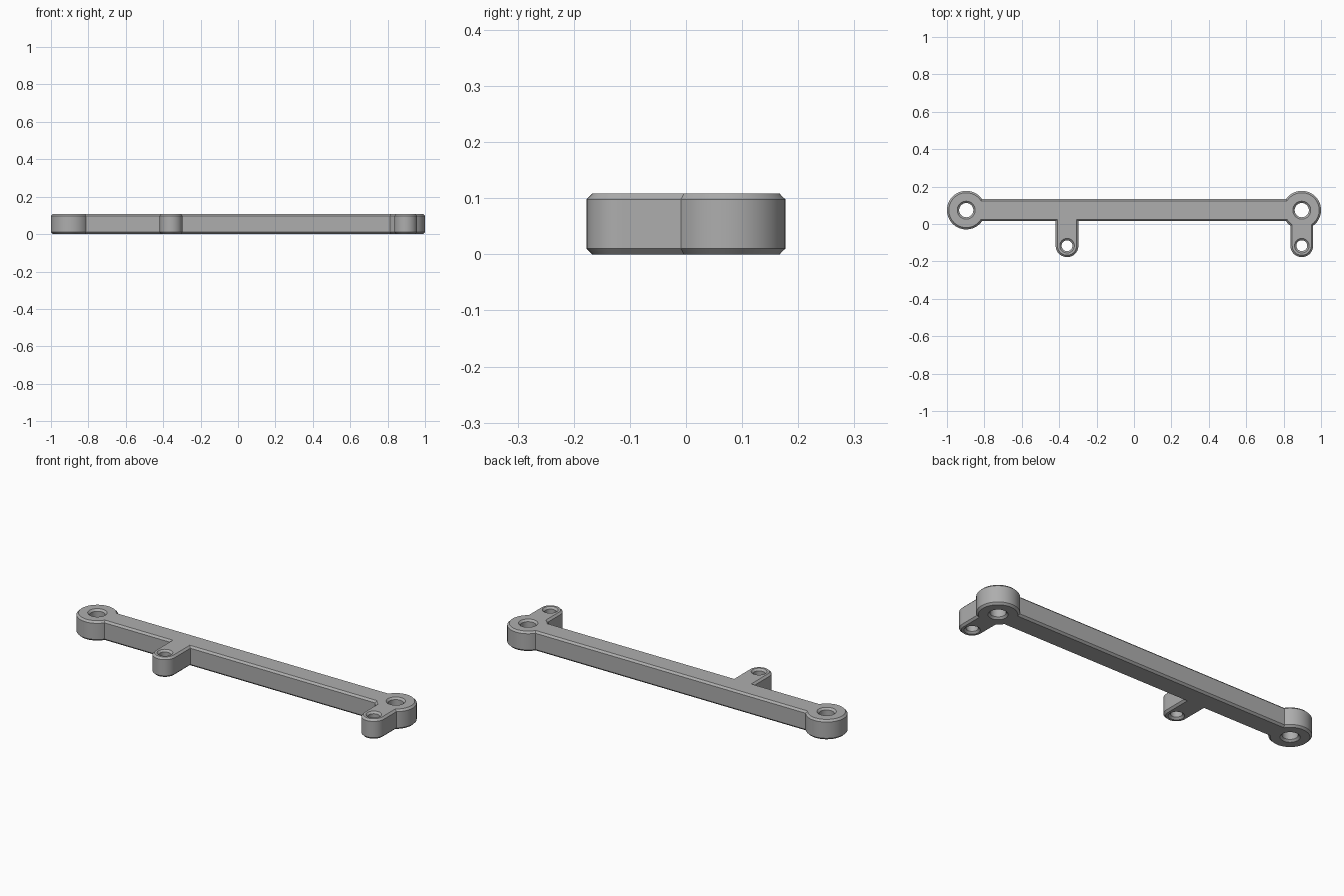
import bpy
import bmesh
from math import asin, cos, sin, pi, radians

if "Cube" in bpy.data.objects:
    bpy.data.objects.remove(bpy.data.objects["Cube"], do_unlink=True)

# Overall dimensions
HEIGHT, CHAMFER = 0.108, 0.01
BOSS_X, BOSS_Y, BOSS_R, BOSS_HOLE = 0.897, 0.074, 0.103, 0.038
LUG_Y, LUG_R, LUG_HOLE = -0.116, 0.061, 0.029
MID_LUG_X = -0.358
BAR_HALF = 0.059


def arc(cx, cy, r, start, end, steps):
    angles = [start + (end - start) * i / steps for i in range(steps + 1)]
    return [(cx + r * cos(a), cy + r * sin(a)) for a in angles]


def outline(inset):
    """Closed outer edge, counter-clockwise, shrunk by the inset."""
    big, small, half = BOSS_R - inset, LUG_R - inset, BAR_HALF - inset
    bar_angle, lug_angle = asin(half / big), asin(small / big)
    low = BOSS_Y - half
    pts = arc(-BOSS_X, BOSS_Y, big, bar_angle, 2 * pi - bar_angle, 56)
    pts.append((MID_LUG_X - small, low))
    pts += arc(MID_LUG_X, LUG_Y, small, pi, 2 * pi, 28)
    pts.append((MID_LUG_X + small, low))
    pts += arc(BOSS_X, BOSS_Y, big, pi + bar_angle, 1.5 * pi - lug_angle, 12)
    pts += arc(BOSS_X, LUG_Y, small, pi, 2 * pi, 28)
    pts += arc(BOSS_X, BOSS_Y, big, 1.5 * pi + lug_angle, 3 * pi - bar_angle, 40)
    return pts


def hole(x, y, r):
    """Profile function for a hole that opens out at its chamfers."""
    return lambda inset: arc(x, y, r + inset, 0, 2 * pi, 40)[:-1]


def add_wall(bm, profile):
    """Chamfered wall; returns its bottom and top edge loops."""
    levels = [(0, CHAMFER), (CHAMFER, 0), (HEIGHT - CHAMFER, 0), (HEIGHT, CHAMFER)]
    rings = [[bm.verts.new((x, y, z)) for x, y in profile(inset)]
             for z, inset in levels]
    n = len(rings[0])
    for lower, upper in zip(rings, rings[1:]):
        for i in range(n):
            j = (i + 1) % n
            bm.faces.new((lower[i], lower[j], upper[j], upper[i]))
    return [[bm.edges.get((ring[i], ring[(i + 1) % n])) for i in range(n)]
            for ring in (rings[0], rings[-1])]


# Outer wall and the four through holes
bm = bmesh.new()
profiles = [outline,
            hole(-BOSS_X, BOSS_Y, BOSS_HOLE), hole(BOSS_X, BOSS_Y, BOSS_HOLE),
            hole(MID_LUG_X, LUG_Y, LUG_HOLE), hole(BOSS_X, LUG_Y, LUG_HOLE)]
loops = [add_wall(bm, p) for p in profiles]

# Flat bottom and top faces around the holes
for side in (0, 1):
    edges = [e for pair in loops for e in pair[side]]
    bmesh.ops.triangle_fill(bm, use_beauty=True, use_dissolve=False, edges=edges)
bmesh.ops.recalc_face_normals(bm, faces=bm.faces[:])

mesh = bpy.data.meshes.new("mounting_bracket")
bm.to_mesh(mesh)
bm.free()
bracket = bpy.data.objects.new("mounting_bracket", mesh)
bpy.context.collection.objects.link(bracket)

# Plain grey finish
grey = bpy.data.materials.new("plain_grey")
grey.use_nodes = True
colour = (0.42, 0.42, 0.42, 1)
grey.diffuse_color = colour
grey.node_tree.nodes["Principled BSDF"].inputs["Base Color"].default_value = colour
mesh.materials.append(grey)

# Smooth round walls, crisp chamfers
bpy.ops.object.select_all(action="DESELECT")
bracket.select_set(True)
bpy.context.view_layer.objects.active = bracket
bpy.ops.object.shade_smooth_by_angle(angle=radians(25))
